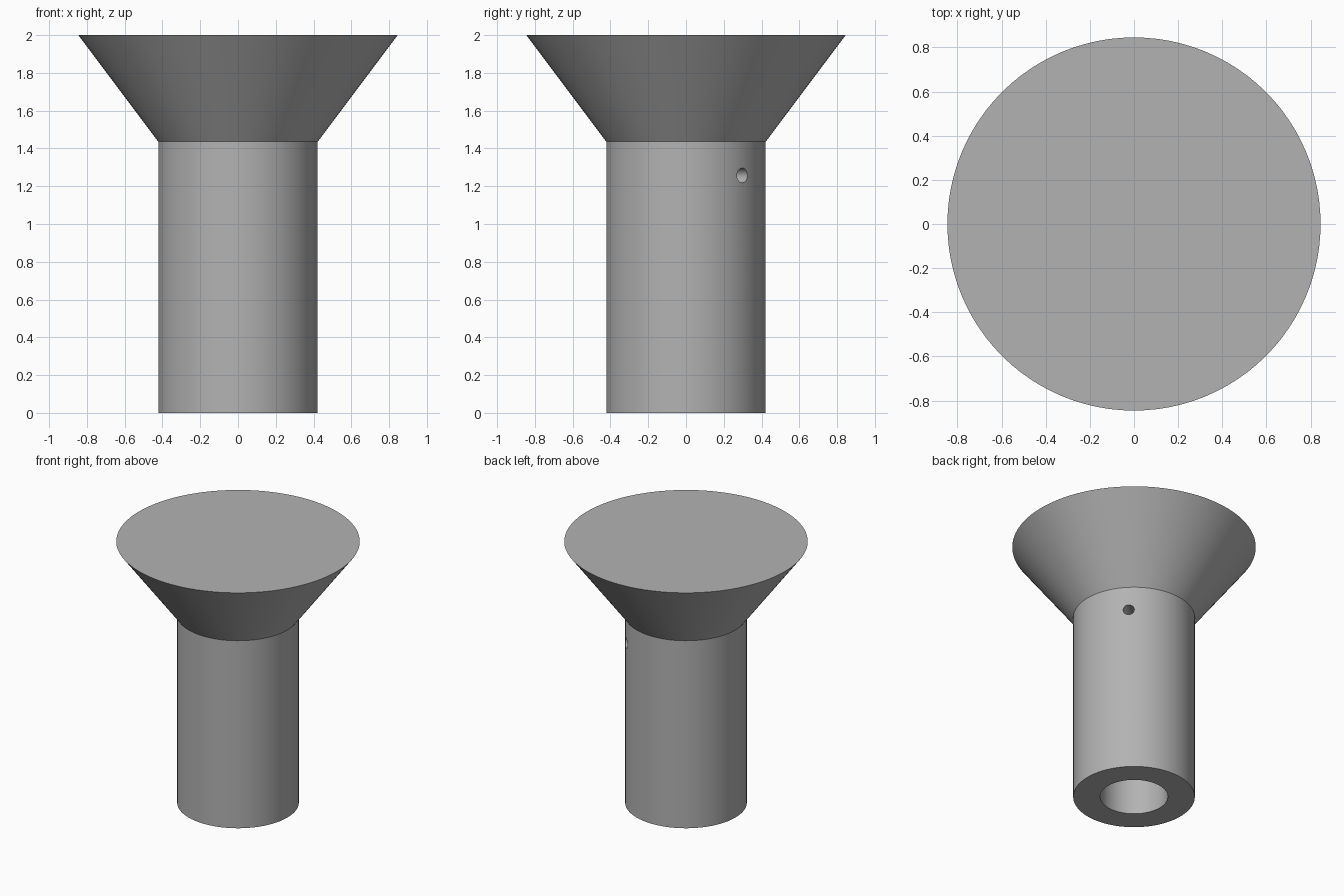
import bpy
import bmesh
from math import radians, tau
from mathutils import Matrix, Vector

if "Cube" in bpy.data.objects:
    bpy.data.objects.remove(bpy.data.objects["Cube"], do_unlink=True)

SHAFT_R, BORE_R, HEAD_R = 0.422, 0.235, 0.845
NECK_Z, TOP_Z = 1.436, 2.0
PIN_Z, PIN_R = 1.257, 0.039

# Plain grey finish
grey = bpy.data.materials.new("grey")
grey.use_nodes = True
colour = (0.45, 0.45, 0.45, 1)
grey.diffuse_color = colour
grey.node_tree.nodes["Principled BSDF"].inputs["Base Color"].default_value = colour


def add_object(name, bm):
    mesh = bpy.data.meshes.new(name)
    bm.to_mesh(mesh)
    bm.free()
    mesh.materials.append(grey)
    obj = bpy.data.objects.new(name, mesh)
    bpy.context.collection.objects.link(obj)
    return obj


def lathe(name, profile, steps):
    """Revolve an (r, z) profile around the z axis."""
    bm = bmesh.new()
    verts = [bm.verts.new((r, 0, z)) for r, z in profile]
    edges = [bm.edges.new(pair) for pair in zip(verts, verts[1:])]
    bmesh.ops.spin(bm, geom=verts + edges, cent=(0, 0, 0), axis=(0, 0, 1),
                   angle=tau, steps=steps, use_duplicate=False)
    bmesh.ops.remove_doubles(bm, verts=bm.verts[:], dist=0.0001)
    bmesh.ops.recalc_face_normals(bm, faces=bm.faces[:])
    return add_object(name, bm)


# Hollow shaft with a solid flared head
post = lathe("flared_post", [
    (0, NECK_Z), (BORE_R, NECK_Z), (BORE_R, 0), (SHAFT_R, 0),
    (SHAFT_R, NECK_Z), (HEAD_R, TOP_Z), (0, TOP_Z)], 96)

# Pin hole drilled through one wall, diagonally from the back right
bm = bmesh.new()
direction = Vector((1, 1, 0)).normalized()
place = (Matrix.Translation(direction * (BORE_R + SHAFT_R) / 2 + Vector((0, 0, PIN_Z)))
         @ direction.to_track_quat("Z", "Y").to_matrix().to_4x4())
bmesh.ops.create_cone(bm, cap_ends=True, segments=32, radius1=PIN_R,
                      radius2=PIN_R, depth=0.3, matrix=place)
drill = add_object("pin_hole_cutter", bm)
drill.hide_render = True

cut = post.modifiers.new("pin_hole", "BOOLEAN")
cut.operation = "DIFFERENCE"
cut.solver = "EXACT"
cut.object = drill

bpy.ops.object.select_all(action="DESELECT")
post.select_set(True)
bpy.context.view_layer.objects.active = post
bpy.ops.object.modifier_apply(modifier=cut.name)
bpy.data.objects.remove(drill, do_unlink=True)
bpy.ops.object.shade_smooth_by_angle(angle=radians(30))
